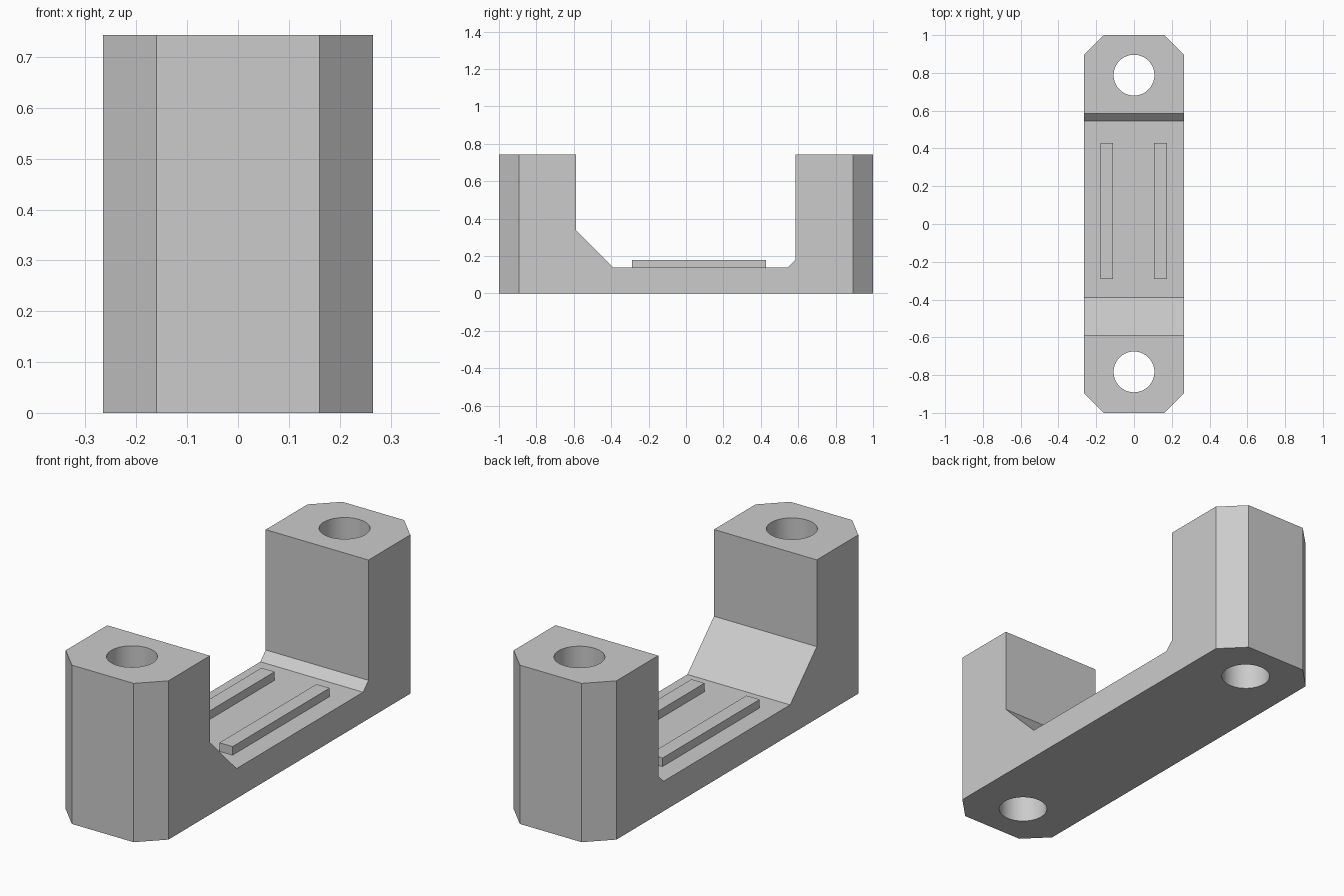
import bpy, bmesh, math

cube = bpy.data.objects.get("Cube")
if cube:
    bpy.data.objects.remove(cube, do_unlink=True)

HALF_W, HEIGHT, FLOOR = 0.266, 0.743, 0.14

grey = bpy.data.materials.new("light_grey")
grey.use_nodes = True
grey.diffuse_color = (0.6, 0.6, 0.6, 1)
grey.node_tree.nodes["Principled BSDF"].inputs["Base Color"].default_value = (0.6, 0.6, 0.6, 1)


def extrude_side_profile(name, points, x0, x1, chamfer=0):
    """Extrude a (y, z) outline along x, optionally chamfering the upright end corners."""
    bm = bmesh.new()
    face = bm.faces.new([bm.verts.new((x0, y, z)) for y, z in points])
    moved = bmesh.ops.extrude_face_region(bm, geom=[face])["geom"]
    bmesh.ops.translate(bm, vec=(x1 - x0, 0, 0),
                        verts=[v for v in moved if isinstance(v, bmesh.types.BMVert)])
    bmesh.ops.recalc_face_normals(bm, faces=bm.faces[:])
    if chamfer:
        ends = [e for e in bm.edges
                if all(abs(v.co.y) > 0.99 for v in e.verts)
                and abs(e.verts[0].co.z - e.verts[1].co.z) > 0.5]
        bmesh.ops.bevel(bm, geom=ends, offset=chamfer, offset_type='OFFSET',
                        segments=1, affect='EDGES')
    mesh = bpy.data.meshes.new(name)
    bm.to_mesh(mesh)
    bm.free()
    mesh.materials.append(grey)
    obj = bpy.data.objects.new(name, mesh)
    bpy.context.collection.objects.link(obj)
    return obj


# Bracket body: two posts joined by a low floor, long ramp in front, small one behind
bracket = extrude_side_profile("bracket_body", [
    (-1, 0), (1, 0), (1, HEIGHT), (0.585, HEIGHT), (0.585, 0.18), (0.545, FLOOR),
    (-0.39, FLOOR), (-0.587, 0.337), (-0.587, HEIGHT), (-1, HEIGHT)],
    -HALF_W, HALF_W, chamfer=0.106)

# Vertical screw holes through both posts
for label, y in (("front", -0.783), ("back", 0.788)):
    bpy.ops.mesh.primitive_cylinder_add(vertices=64, radius=0.108, depth=2, location=(0, y, 0.4))
    cutter = bpy.context.object
    cutter.name = label + "_hole_cutter"
    cutter.hide_render = True
    cutter.data.materials.append(grey)
    cut = bracket.modifiers.new(label + "_hole", 'BOOLEAN')
    cut.operation, cut.solver, cut.object = 'DIFFERENCE', 'EXACT', cutter
    bpy.ops.object.select_all(action='DESELECT')
    bracket.select_set(True)
    bpy.context.view_layer.objects.active = bracket
    bpy.ops.object.modifier_apply(modifier=cut.name)
    bpy.data.objects.remove(cutter, do_unlink=True)

bpy.ops.object.shade_smooth_by_angle(angle=math.radians(20))

# Two raised ribs on the floor
for label, x in (("right", -0.144), ("left", 0.141)):
    extrude_side_profile(label + "_rib", [
        (-0.29, FLOOR - 0.01), (0.428, FLOOR - 0.01), (0.428, 0.18), (-0.29, 0.18)],
        x - 0.034, x + 0.034)
